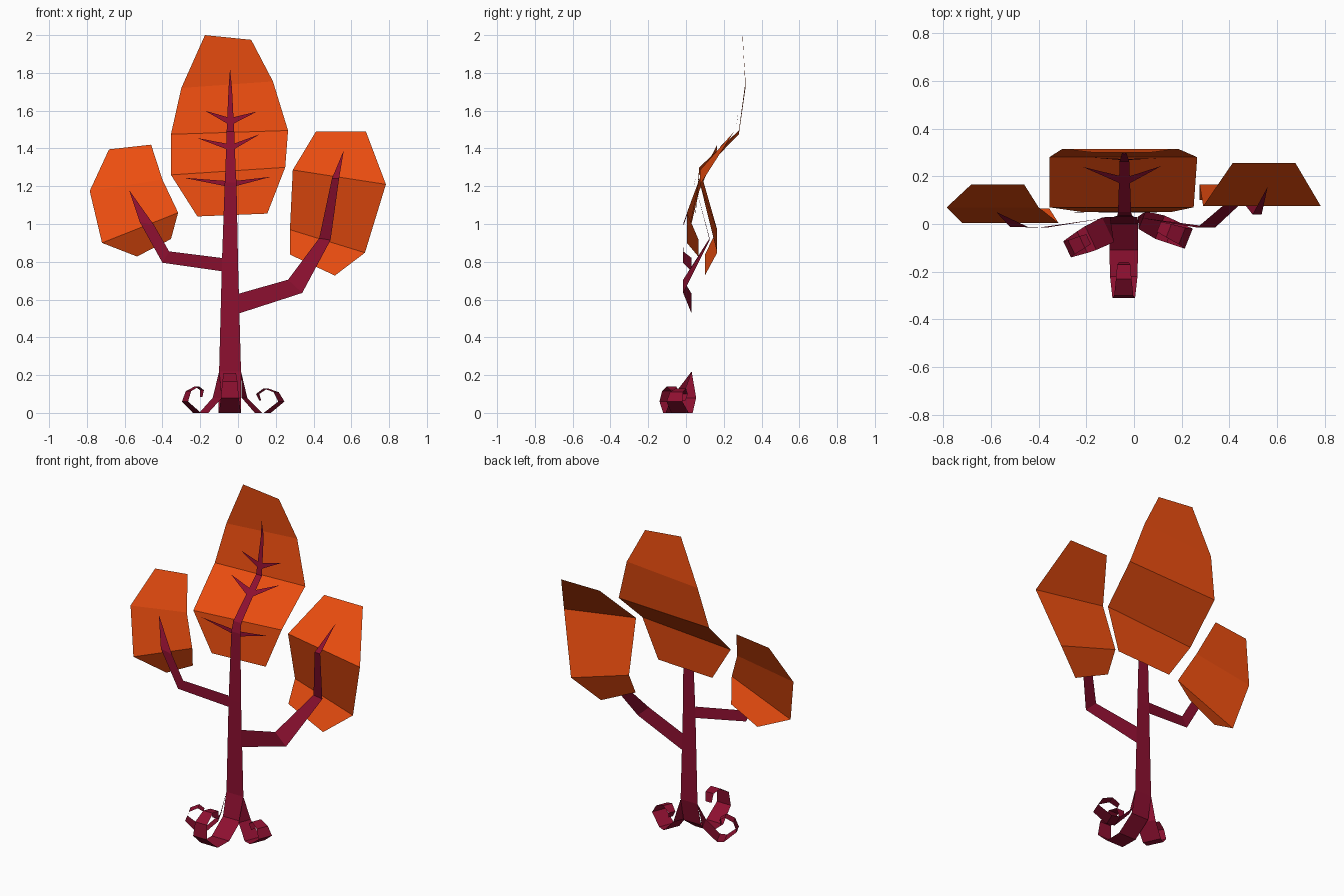
import bpy
from mathutils import Vector


def material(name, rgb):
    m = bpy.data.materials.new(name)
    m.diffuse_color = (*rgb, 1)
    return m


BARK = material("bark", (0.27, 0.005, 0.03))
FOLIAGE = material("foliage", (0.84, 0.075, 0.005))


def ribbon(name, rows, mat):
    """Folded flat sheet from rows of (left point, right point)."""
    verts, faces, pairs = [], [], []
    for a, b in rows:
        a, b = Vector(a), Vector(b)
        verts.append(a)
        i = j = len(verts) - 1
        if (a - b).length > 1e-5:
            verts.append(b)
            j = i + 1
        pairs.append((i, j))
    for (a, b), (c, d) in zip(pairs, pairs[1:]):
        faces.append(list(dict.fromkeys((a, b, d, c))))
    mesh = bpy.data.meshes.new(name)
    mesh.from_pydata(verts, [], faces)
    mesh.materials.append(mat)
    ob = bpy.data.objects.new(name, mesh)
    bpy.context.collection.objects.link(ob)
    return ob


def sheet(name, rows, mat):
    """Rows of (y, left x, left z, right x, right z)."""
    ribbon(name, [((xl, y, zl), (xr, y, zr)) for y, xl, zl, xr, zr in rows], mat)


def root(name, origin, direction, profile, apex=None):
    """Curled root: profile of (distance, height, width) along a direction."""
    o = Vector((*origin, 0))
    d = Vector((*direction, 0)).normalized()
    side = Vector((d.y, -d.x, 0))
    rows = [(apex, apex)] if apex else []
    for r, z, w in profile:
        c = o + d * r + Vector((0, 0, z))
        rows.append((c - side * w / 2, c + side * w / 2))
    ribbon(name, rows, BARK)


# Leaves, bottom row to top row
sheet("centre_leaf", [
    (0.05, -0.215, 1.04, 0.155, 1.055),
    (0.07, -0.355, 1.26, 0.25, 1.30),
    (0.28, -0.355, 1.475, 0.265, 1.495),
    (0.315, -0.30, 1.72, 0.185, 1.755),
    (0.30, -0.175, 2.0, 0.07, 1.975)], FOLIAGE)
sheet("left_leaf", [
    (0.065, -0.535, 0.828, -0.355, 0.92),
    (0.005, -0.72, 0.90, -0.317, 1.06),
    (0.07, -0.785, 1.175, -0.40, 1.235),
    (0.165, -0.683, 1.395, -0.46, 1.42)], FOLIAGE)
sheet("right_leaf", [
    (0.10, 0.275, 0.838, 0.513, 0.727),
    (0.165, 0.275, 0.97, 0.672, 0.848),
    (0.075, 0.29, 1.286, 0.783, 1.21),
    (0.255, 0.413, 1.49, 0.677, 1.49)], FOLIAGE)

# Trunk, following the fold of the centre leaf
sheet("trunk", [
    (0.03, -0.10, 0.22, 0.016, 0.22),
    (0.03, -0.085, 0.80, 0.0, 0.80),
    (0.035, -0.07, 1.22, -0.008, 1.22),
    (0.05, -0.067, 1.28, -0.012, 1.28),
    (0.263, -0.06, 1.49, -0.02, 1.49),
    (0.297, -0.05, 1.72, -0.032, 1.72),
    (0.29, -0.042, 1.825, -0.042, 1.825)], BARK)

# Side branches
sheet("left_branch", [
    (0.03, -0.085, 0.75, -0.085, 0.82),
    (-0.015, -0.40, 0.795, -0.365, 0.855),
    (-0.012, -0.52, 1.01, -0.445, 0.995),
    (0.05, -0.577, 1.18, -0.577, 1.18)], BARK)
sheet("right_branch", [
    (0.03, 0.0, 0.63, 0.0, 0.525),
    (-0.015, 0.265, 0.705, 0.34, 0.635),
    (0.125, 0.43, 0.925, 0.49, 0.915),
    (0.04, 0.497, 1.24, 0.535, 1.24),
    (0.155, 0.56, 1.39, 0.56, 1.39)], BARK)


def leaf_front(x, z):
    """Depth just in front of the centre leaf."""
    z -= 0.05 * (x + 0.05)
    prof = [(1.04, 0.05), (1.28, 0.07), (1.485, 0.28), (1.74, 0.315), (2, 0.3)]
    for (z0, y0), (z1, y1) in zip(prof, prof[1:]):
        if z <= z1:
            return y0 + (y1 - y0) * (z - z0) / (z1 - z0) - 0.018
    return 0.28


# Leaf veins: base low z, base high z, half base, left tip, right tip
for n, (z0, z1, h, left, right) in enumerate([
        (1.20, 1.228, 0.025, (-0.29, 1.245), (0.175, 1.25)),
        (1.395, 1.425, 0.018, (-0.215, 1.455), (0.115, 1.475)),
        (1.53, 1.565, 0.014, (-0.175, 1.60), (0.10, 1.595))]):
    for side, (tx, tz), s in (("left", left, -1), ("right", right, 1)):
        x = -0.04 + s * h
        tip = (tx, leaf_front(tx, tz), tz)
        base = [(x, leaf_front(x, z), z) for z in (z0, z1)]
        ribbon(f"{side}_vein_{n}", [base[::-s], (tip, tip)], BARK)

# Curled roots
root("front_root", (-0.043, 0.03), (0, -1), [
    (0, 0.22, 0.116), (0.03, 0.08, 0.12), (0.14, 0, 0.12), (0.25, 0, 0.115),
    (0.34, 0.08, 0.095), (0.33, 0.165, 0.08), (0.26, 0.21, 0.065),
    (0.20, 0.20, 0.055), (0.19, 0.145, 0.04)])
root("left_root", (-0.10, -0.02), (-0.9, -0.43), [
    (0.01, 0.08, 0.115), (0.09, 0, 0.11), (0.13, 0, 0.10), (0.20, 0.06, 0.075),
    (0.18, 0.115, 0.065), (0.13, 0.14, 0.055), (0.10, 0.12, 0.045),
    (0.105, 0.085, 0.03)], (-0.10, 0.03, 0.22))
root("right_root", (0.025, 0.02), (0.93, -0.37), [
    (0.01, 0.08, 0.08), (0.09, 0, 0.105), (0.14, 0, 0.10), (0.22, 0.06, 0.09),
    (0.19, 0.11, 0.075), (0.13, 0.13, 0.06), (0.085, 0.10, 0.045),
    (0.10, 0.065, 0.03)], (0.016, 0.03, 0.22))
